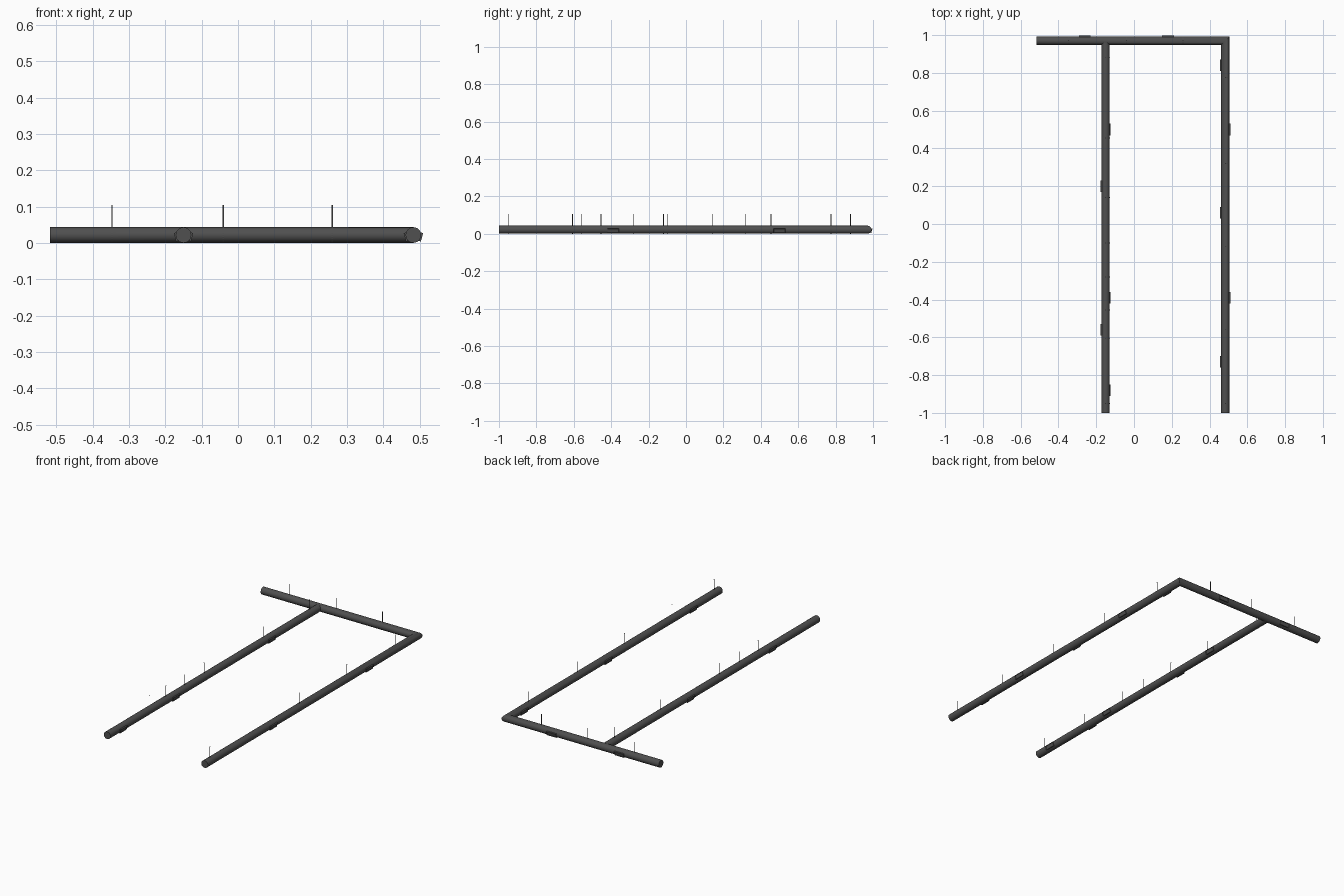
import bpy, bmesh, math
from mathutils import Vector, Matrix

if "Cube" in bpy.data.objects:
    bpy.data.objects.remove(bpy.data.objects["Cube"])

R, ZC, SIDES = 0.0215, 0.0222, 24
XB, XC, YA = -0.15, 0.483, 0.97      # centre lines of the three duct runs

dark = bpy.data.materials.new("dark_duct")
dark.diffuse_color = (0.08, 0.08, 0.08, 1)
dark.use_nodes = True
dark.node_tree.nodes["Principled BSDF"].inputs["Base Color"].default_value = dark.diffuse_color


def finish(bm, name, smooth=False, normals=True):
    if normals:
        bmesh.ops.recalc_face_normals(bm, faces=bm.faces[:])
    me = bpy.data.meshes.new(name)
    bm.to_mesh(me)
    bm.free()
    ob = bpy.data.objects.new(name, me)
    bpy.context.collection.objects.link(ob)
    me.materials.append(dark)
    if smooth:
        bpy.context.view_layer.objects.active = ob
        ob.select_set(True)
        bpy.ops.object.shade_smooth_by_angle(angle=math.radians(35))
        ob.select_set(False)
    return ob


def duct(name, stations):
    """Round duct through (x, y, side vector); a longer side vector makes a mitre."""
    bm = bmesh.new()
    rings = []
    for x, y, side in stations:
        rings.append([bm.verts.new(Vector((x, y, ZC))
                      + Vector((side[0], side[1], 0)) * R * math.cos(t)
                      + Vector((0, 0, R * math.sin(t))))
                      for t in (2 * math.pi * i / SIDES for i in range(SIDES))])
    for a, b in zip(rings, rings[1:]):
        for i in range(SIDES):
            j = (i + 1) % SIDES
            bm.faces.new((a[i], a[j], b[j], b[i]))
    bm.faces.new(rings[0])
    bm.faces.new(rings[-1])
    finish(bm, name, True)


def place(x, y, angle):
    """Local x points out of the duct side, local y runs along the duct."""
    return Matrix.Translation((x, y, ZC)) @ Matrix.Rotation(angle, 4, 'Z')


def vent(name, x, y, angle):
    """Side outlet box tipped downwards, with a recessed opening."""
    bm = bmesh.new()
    bmesh.ops.create_cube(bm, size=1, matrix=Matrix.Translation((0.017, 0, 0))
                          @ Matrix.Diagonal((0.015, 0.062, 0.024, 1)))
    bm.normal_update()
    front = max(bm.faces, key=lambda f: f.calc_center_median().x)
    bmesh.ops.inset_individual(bm, faces=[front], thickness=0.003, depth=-0.003)
    bm.transform(place(x, y, angle) @ Matrix.Rotation(math.radians(15), 4, 'Y'))
    finish(bm, name)


def hanger(name, x, y, angle):
    """Strap ring round the duct, flat hanging strip and small top plate."""
    bm = bmesh.new()
    w, r, top = 0.002, R + 0.0004, 0.105 - ZC
    ring = [[bm.verts.new((r * math.cos(t), s, r * math.sin(t))) for s in (-w, w)]
            for t in (2 * math.pi * i / SIDES for i in range(SIDES))]
    for i in range(SIDES):
        a, b = ring[i], ring[(i + 1) % SIDES]
        bm.faces.new((a[0], b[0], b[1], a[1]))
    bm.faces.new([bm.verts.new((0, s, z)) for s, z in
                  ((-w, R), (w, R), (w, top), (-w, top))])
    bm.faces.new([bm.verts.new((s, t, top)) for s, t in
                  ((-w, -w), (w, -w), (w, w), (-w, w))])
    bm.transform(place(x, y, angle))
    finish(bm, name, normals=False)


# Ducts: an L-shaped run with a mitred corner, and a branch
duct("main_duct", [(-0.517, YA, (0, 1)), (XC, YA, (1, 1)), (XC, -1, (1, 0))])
duct("branch_duct", [(XB, -1, (1, 0)), (XB, YA - 0.008, (1, 0))])

# Vents on the sides of each run
for x, right, left in ((XB, (0.5, -0.39, -0.88), (0.2, -0.56)),
                       (XC, (0.5, -0.39), (0.84, 0.06, -0.73))):
    for y in right:
        vent("vent", x, y, 0)
    for y in left:
        vent("vent", x, y, math.pi)
for x in (-0.26, 0.18):
    vent("vent", x, YA, math.pi / 2)

# Hangers along each run
for y in (-0.95, -0.607, -0.455, -0.28, -0.10, 0.14, 0.455, 0.88):
    hanger("hanger", XB, y, 0)
for y in (-0.95, -0.56, -0.12, 0.32, 0.775):
    hanger("hanger", XC, y, 0)
for x in (-0.347, -0.04, 0.26):
    hanger("hanger", x, YA, math.pi / 2)
